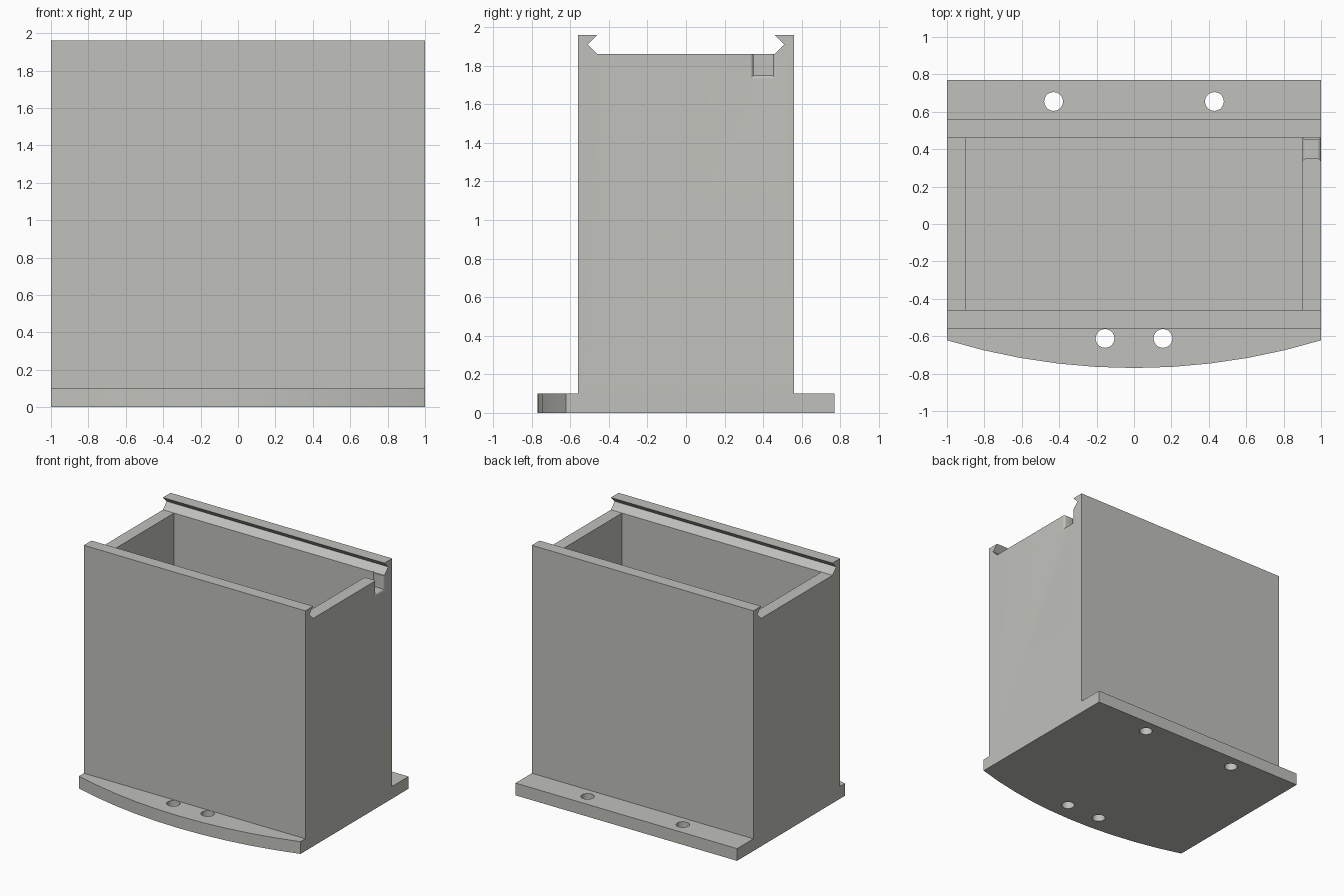
import bpy, bmesh, math

if "Cube" in bpy.data.objects:
    bpy.data.objects.remove(bpy.data.objects["Cube"])

grey = bpy.data.materials.new("light_grey")
grey.diffuse_color = (0.53, 0.53, 0.50, 1)
grey.use_nodes = True
grey.node_tree.nodes["Principled BSDF"].inputs["Base Color"].default_value = grey.diffuse_color


def loft(name, rings):
    """Closed solid through rings of matching points."""
    bm = bmesh.new()
    loops = [[bm.verts.new(p) for p in ring] for ring in rings]
    n = len(loops[0])
    for a, b in zip(loops, loops[1:]):
        for i in range(n):
            bm.faces.new((a[i], a[(i + 1) % n], b[(i + 1) % n], b[i]))
    bm.faces.new(loops[0])
    bm.faces.new(loops[-1])
    bmesh.ops.recalc_face_normals(bm, faces=bm.faces)
    mesh = bpy.data.meshes.new(name)
    bm.to_mesh(mesh)
    bm.free()
    mesh.materials.append(grey)
    ob = bpy.data.objects.new(name, mesh)
    bpy.context.collection.objects.link(ob)
    return ob


def prism_z(name, outline, z0, z1):
    return loft(name, [[(x, y, z) for x, y in outline] for z in (z0, z1)])


def apply_boolean(target, tool, operation):
    mod = target.modifiers.new("boolean", 'BOOLEAN')
    mod.object, mod.operation, mod.solver = tool, operation, 'EXACT'
    bpy.ops.object.select_all(action='DESELECT')
    target.select_set(True)
    bpy.context.view_layer.objects.active = target
    bpy.ops.object.modifier_apply(modifier=mod.name)
    bpy.data.objects.remove(tool, do_unlink=True)


# Side profile: flanged foot, tall walls and dovetail rails at the top
half = [(0.77, 0), (0.77, 0.1), (0.56, 0.1), (0.56, 1.96), (0.46, 1.96),
        (0.51, 1.91), (0.46, 1.86)]
profile = half + [(-y, z) for y, z in reversed(half)]
box = loft("box_housing", [[(x, y, z) for y, z in profile] for x in (-1, 1)])

# Bowed front edge of the foot, trimmed away outside a shallow arc
R, SEG = 3.45, 10
arc_angle = math.asin(1 / R)
arc = []
for i in range(SEG + 1):
    a = arc_angle * (2 * i / SEG - 1)
    arc.append((R * math.sin(a), -0.77 + R * (1 - math.cos(a))))
trim = [(-1.2, arc[0][1])] + arc + [(1.2, arc[-1][1]), (1.2, -1), (-1.2, -1)]
apply_boolean(box, prism_z("front_trim", trim, -0.1, 0.2), 'DIFFERENCE')

# Inner cavity
cavity = [(-0.9, -0.46), (0.9, -0.46), (0.9, 0.46), (-0.9, 0.46)]
apply_boolean(box, prism_z("cavity_cutter", cavity, 0.1, 1.87), 'DIFFERENCE')

# Screw holes in the foot
for x, y in ((0.43, 0.655), (0.155, -0.612)):
    for s in (-1, 1):
        circle = [(s * x + 0.05 * math.cos(math.tau * i / 32),
                   y + 0.05 * math.sin(math.tau * i / 32)) for i in range(32)]
        apply_boolean(box, prism_z("hole_cutter", circle, -0.1, 0.2), 'DIFFERENCE')

# Cable notch in the right wall, flared with a small round on both faces
F, STEPS = 0.02, 5
flare = [(F * (1 - math.cos(t)), F * (1 - math.sin(t)))
         for t in (math.pi / 2 * i / STEPS for i in range(STEPS + 1))]
sections = [(0.8995, F)] + [(0.9 + d, e) for d, e in flare]
sections += [(1 - d, e) for d, e in reversed(flare)] + [(1.05, F)]
notch = loft("notch_cutter", [
    [(x, 0.35 - e, 1.87), (x, 0.35 - e, 1.75 - e),
     (x, 0.45 + e, 1.75 - e), (x, 0.45 + e, 1.87)] for x, e in sections])
apply_boolean(box, notch, 'DIFFERENCE')

# Smooth curved surfaces, keep the edges crisp
bpy.ops.object.select_all(action='DESELECT')
box.select_set(True)
bpy.context.view_layer.objects.active = box
bpy.ops.object.shade_smooth_by_angle(angle=math.radians(25))
